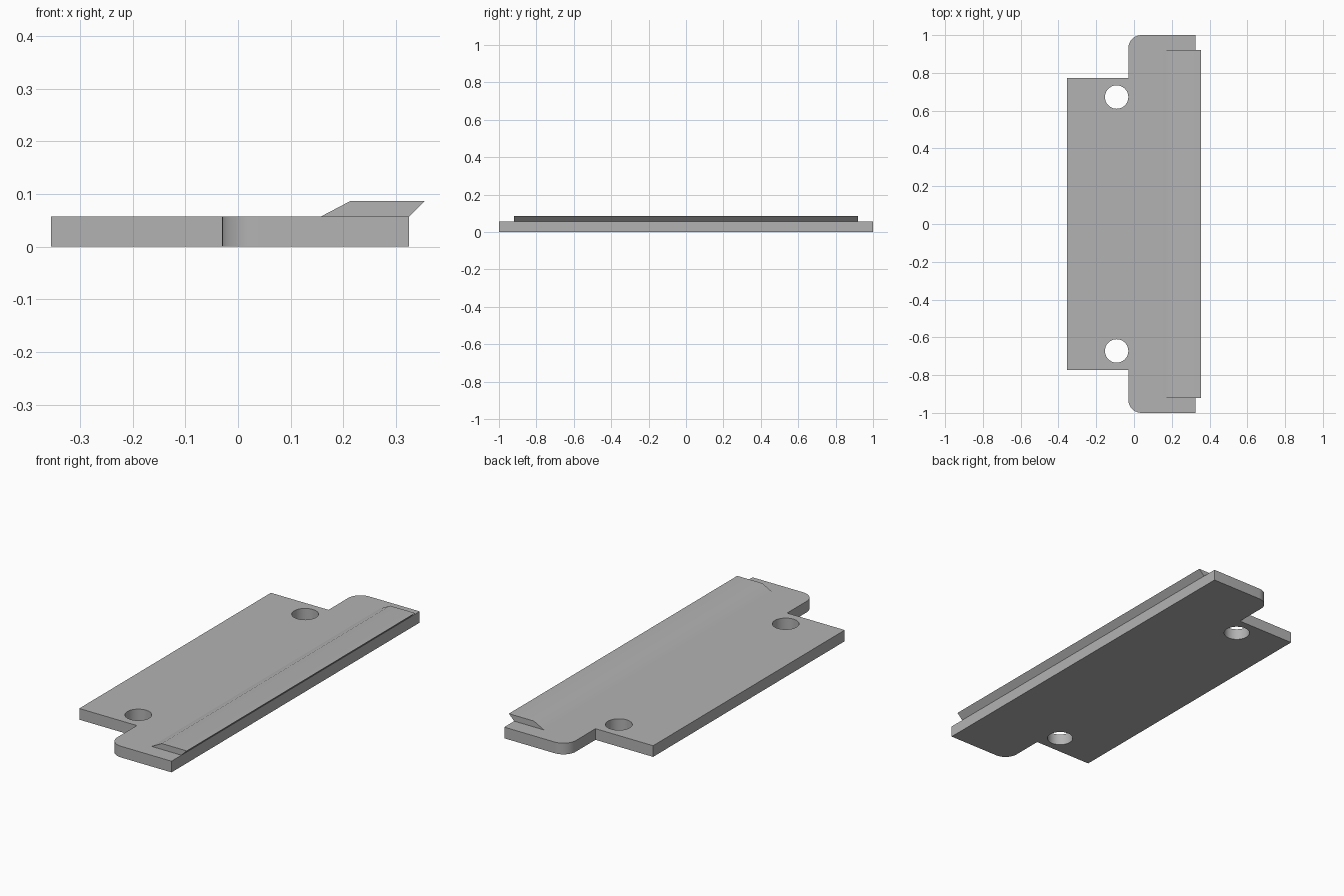
import bpy, bmesh
from math import cos, sin, pi, radians
from mathutils import Vector

cube = bpy.data.objects.get("Cube")
if cube:
    bpy.data.objects.remove(cube, do_unlink=True)

grey = bpy.data.materials.new("plain grey")
grey.use_nodes = True
grey.diffuse_color = (0.45, 0.45, 0.45, 1)
grey.node_tree.nodes["Principled BSDF"].inputs["Base Color"].default_value = (0.45, 0.45, 0.45, 1)


def prism(name, profile, offset):
    """Extrude a closed 3D profile along an offset."""
    bm = bmesh.new()
    face = bm.faces.new([bm.verts.new(p) for p in profile])
    new = bmesh.ops.extrude_face_region(bm, geom=[face])["geom"]
    bmesh.ops.translate(bm, vec=Vector(offset),
                        verts=[v for v in new if isinstance(v, bmesh.types.BMVert)])
    bmesh.ops.recalc_face_normals(bm, faces=bm.faces)
    mesh = bpy.data.meshes.new(name)
    bm.to_mesh(mesh)
    bm.free()
    mesh.materials.append(grey)
    obj = bpy.data.objects.new(name, mesh)
    bpy.context.collection.objects.link(obj)
    return obj


def smooth(obj):
    bpy.ops.object.select_all(action="DESELECT")
    obj.select_set(True)
    bpy.context.view_layer.objects.active = obj
    bpy.ops.object.shade_smooth_by_angle(angle=radians(30))


def arc(cx, cy, r, start, end, n):
    return [(cx + r * cos(start + (end - start) * i / n),
             cy + r * sin(start + (end - start) * i / n)) for i in range(n + 1)]


THICK = 0.057
LEFT, STEP, RIGHT = -0.355, -0.03, 0.325
ROUND = 0.07

# Base plate: narrow tab plus wider side with rounded outer corners
half = [(RIGHT, 1)] + arc(STEP + ROUND, 1 - ROUND, ROUND, pi / 2, pi, 10)
half += [(STEP, 0.772), (LEFT, 0.772)]
outline = half + [(x, -y) for x, y in reversed(half)]
plate = prism("base_plate", [(x, y, 0) for x, y in outline], (0, 0, THICK))

# Screw holes
for side, y in (("back", 0.672), ("front", -0.672)):
    ring = arc(-0.092, y, 0.062, 0, 2 * pi, 40)[:-1]
    cutter = prism(side + "_hole_cutter", [(px, py, -0.1) for px, py in ring], (0, 0, 0.3))
    cutter.hide_render = True
    cutter.hide_set(True)
    cut = plate.modifiers.new(side + " hole", "BOOLEAN")
    cut.operation = "DIFFERENCE"
    cut.solver = "EXACT"
    cut.object = cutter
bpy.context.view_layer.objects.active = plate
for modifier in list(plate.modifiers):
    bpy.ops.object.modifier_apply(modifier=modifier.name)
for obj in [o for o in bpy.data.objects if o.name.endswith("_hole_cutter")]:
    bpy.data.objects.remove(obj, do_unlink=True)
smooth(plate)

# Raised lip: ramp up to a flat top that overhangs the edge
section = [(0.157, THICK), (RIGHT, THICK), (0.355, 0.087), (0.214, 0.087)]
lip = prism("raised_lip", [(x, -0.92, z) for x, z in section], (0, 1.84, 0))
smooth(lip)
